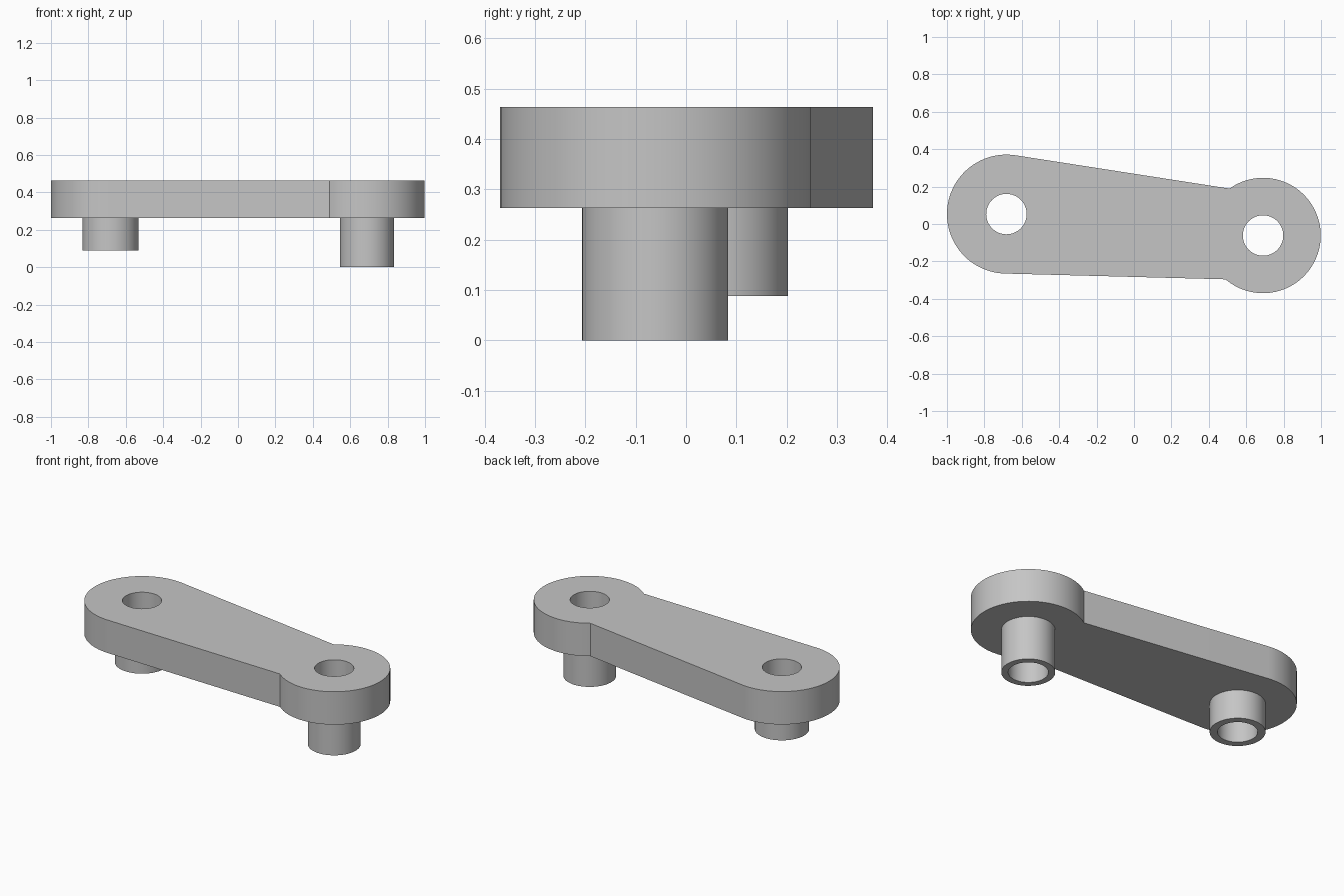
import bpy, bmesh
from math import cos, sin, pi, radians

cube = bpy.data.objects.get("Cube")
if cube:
    bpy.data.objects.remove(cube, do_unlink=True)

TOP, UNDER = 0.463, 0.263
BORE = 0.108
SEGMENTS = 64
# Each end of the arm: centre, boss radius, arc span, sleeve radius, sleeve foot height
ENDS = [
    dict(c=(-0.682, 0.053), r=0.318, span=(81.2, 268.6), sleeve=0.15, foot=0.088),
    dict(c=(0.69, -0.0615), r=0.3085, span=(-130.6, 125.6), sleeve=0.145, foot=0.0),
]


def arc(c, r, start, end, n):
    """Points along an arc, both ends included."""
    angles = [radians(start + (end - start) * i / n) for i in range(n + 1)]
    return [(c[0] + r * cos(a), c[1] + r * sin(a)) for a in angles]


def circle(c, r):
    return arc(c, r, 0, 360, SEGMENTS)[:-1]


bm = bmesh.new()


def ring(points, z):
    return [bm.verts.new((x, y, z)) for x, y in points]


def wall(a, b):
    """Quads between two matching rings."""
    for i in range(len(a)):
        j = (i + 1) % len(a)
        bm.faces.new((a[i], a[j], b[j], b[i]))


def cap(rings):
    """Flat face bounded by the first ring, with the others as holes."""
    edges = []
    for loop in rings:
        for i, v in enumerate(loop):
            w = loop[(i + 1) % len(loop)]
            edges.append(bm.edges.get((v, w)) or bm.edges.new((v, w)))
    bmesh.ops.triangle_fill(bm, use_beauty=True, use_dissolve=False,
                            edges=edges, normal=(0, 0, 1))


# Arm outline: two bosses joined by straight flanks
outline = []
for e in ENDS:
    outline += arc(e["c"], e["r"], *e["span"], 48)
top_rim, under_rim = ring(outline, TOP), ring(outline, UNDER)

# Sleeves with bores running through the whole arm
bores, collars = [], []
for e in ENDS:
    bore_top = ring(circle(e["c"], BORE), TOP)
    bore_foot = ring(circle(e["c"], BORE), e["foot"])
    collar = ring(circle(e["c"], e["sleeve"]), UNDER)
    sleeve_foot = ring(circle(e["c"], e["sleeve"]), e["foot"])
    wall(bore_top, bore_foot)
    wall(bore_foot, sleeve_foot)
    wall(sleeve_foot, collar)
    bores.append(bore_top)
    collars.append(collar)

# Plate sides, top and underside
wall(top_rim, under_rim)
cap([top_rim] + bores)
cap([under_rim] + collars)
bmesh.ops.recalc_face_normals(bm, faces=bm.faces[:])

mesh = bpy.data.meshes.new("link_arm")
bm.to_mesh(mesh)
bm.free()
arm = bpy.data.objects.new("link_arm", mesh)
bpy.context.collection.objects.link(arm)

# Plain grey finish
grey = bpy.data.materials.new("light_grey")
grey.use_nodes = True
colour = (0.56, 0.56, 0.56, 1)
grey.diffuse_color = colour
grey.node_tree.nodes["Principled BSDF"].inputs["Base Color"].default_value = colour
mesh.materials.append(grey)

bpy.ops.object.select_all(action="DESELECT")
arm.select_set(True)
bpy.context.view_layer.objects.active = arm
bpy.ops.object.shade_smooth_by_angle(angle=pi / 6)
